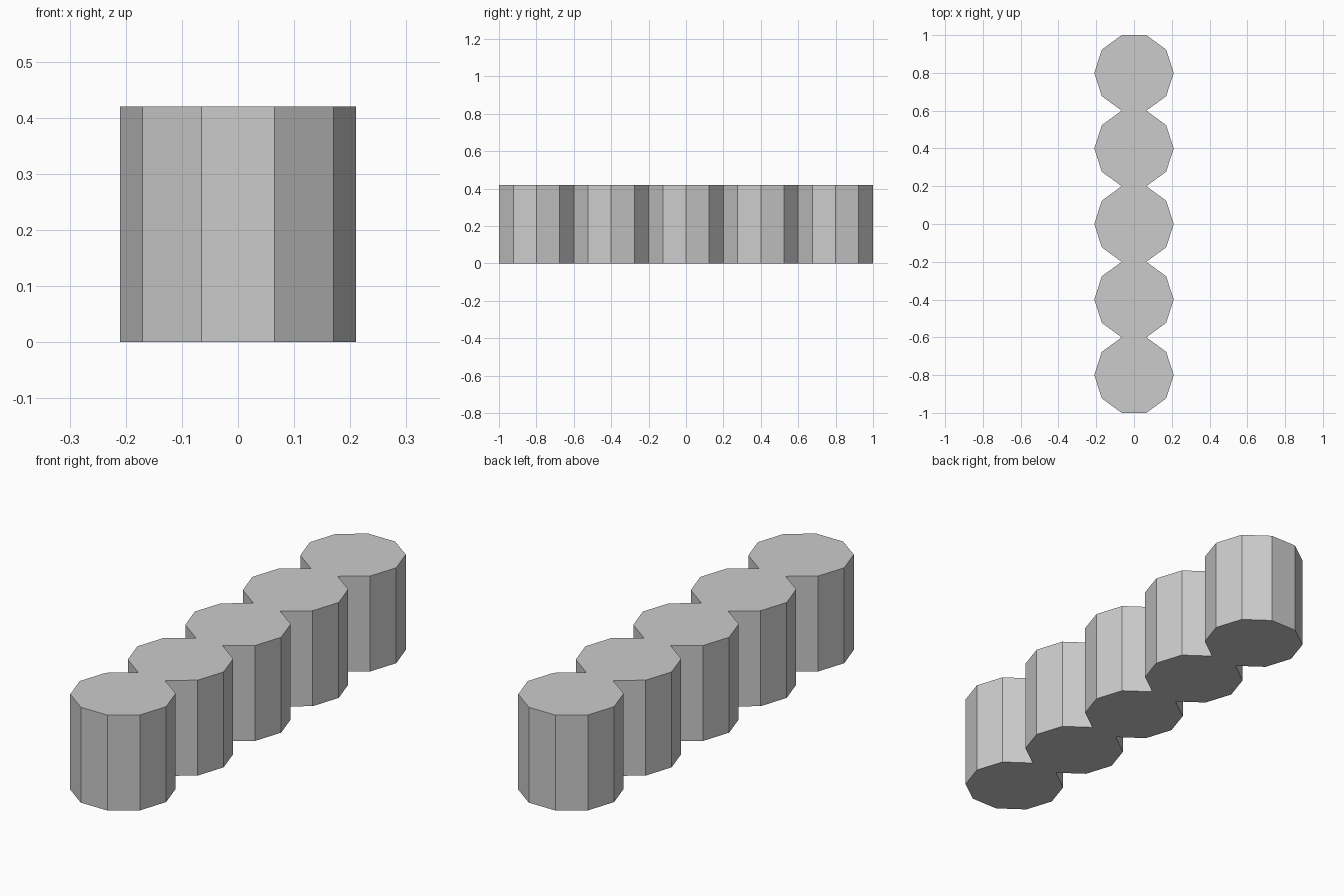
import bpy, bmesh, math

if "Cube" in bpy.data.objects:
    bpy.data.objects.remove(bpy.data.objects["Cube"])

SIDES = 10
COUNT = 5
APOTHEM = 0.2                                   # flat-to-flat half width
RADIUS = APOTHEM / math.cos(math.pi / SIDES)
HEIGHT = 0.42

bm = bmesh.new()

# Row of decagons that share their touching sides
for i in range(COUNT):
    cy = (i - (COUNT - 1) / 2) * 2 * APOTHEM
    ring = [bm.verts.new((RADIUS * math.cos(math.tau * k / SIDES),
                          cy + RADIUS * math.sin(math.tau * k / SIDES), 0))
            for k in range(SIDES)]
    bm.faces.new(ring)
bmesh.ops.remove_doubles(bm, verts=bm.verts, dist=0.0005)

# Raise the joined outline into a solid with no inner walls
result = bmesh.ops.extrude_face_region(bm, geom=bm.faces[:], use_keep_orig=True)
top = [g for g in result["geom"] if isinstance(g, bmesh.types.BMVert)]
bmesh.ops.translate(bm, verts=top, vec=(0, 0, HEIGHT))
bmesh.ops.recalc_face_normals(bm, faces=bm.faces)

mesh = bpy.data.meshes.new("post_row")
bm.to_mesh(mesh)
bm.free()
bpy.context.collection.objects.link(bpy.data.objects.new("post_row", mesh))
